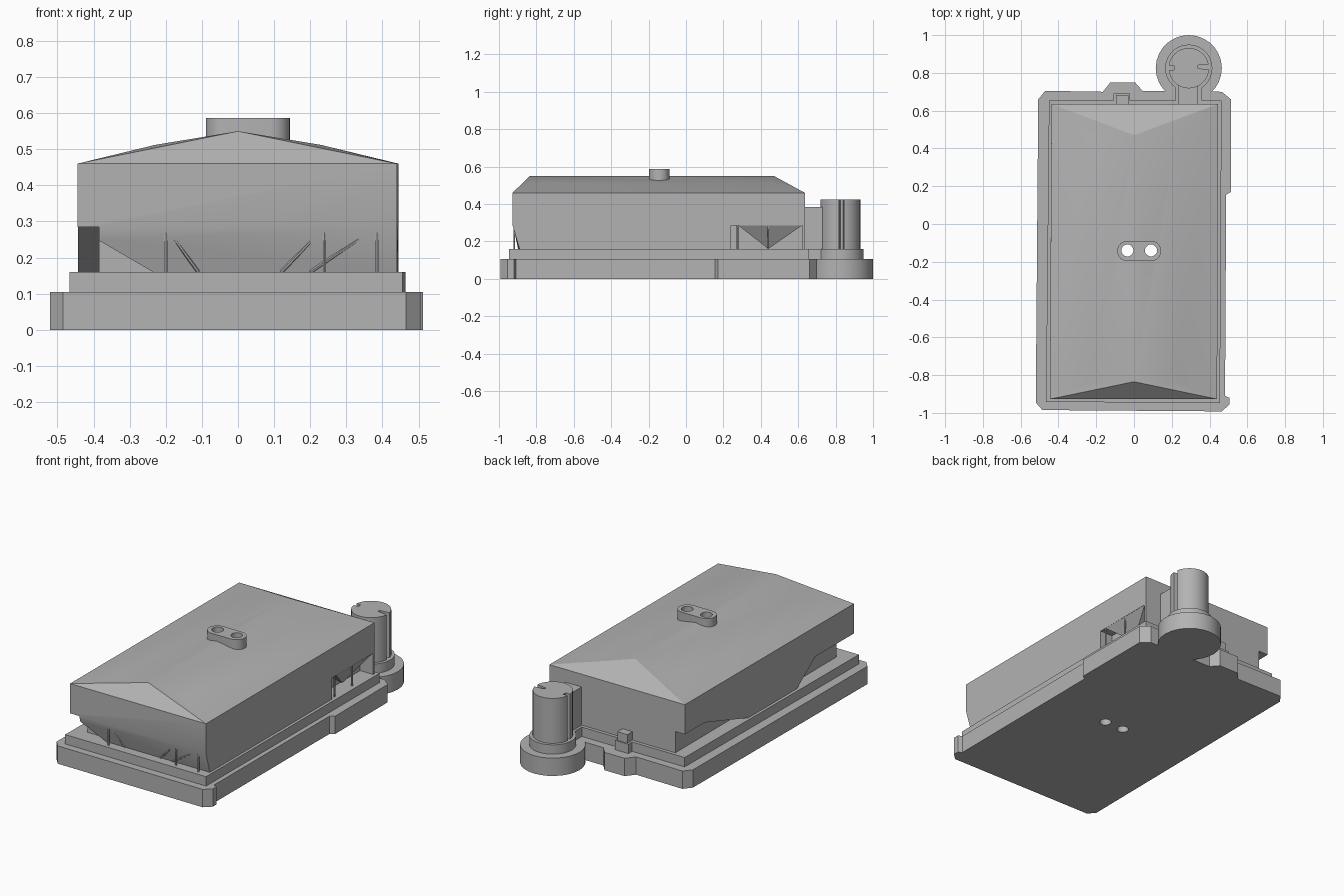
import bpy, bmesh, math
from mathutils import Vector

old = bpy.data.objects.get("Cube")
if old:
    bpy.data.objects.remove(old, do_unlink=True)

GREY = bpy.data.materials.new("plain grey")
GREY.use_nodes = True
colour = (0.45, 0.45, 0.45, 1)
GREY.diffuse_color = colour
GREY.node_tree.nodes["Principled BSDF"].inputs["Base Color"].default_value = colour


def finish(name, bm):
    bmesh.ops.recalc_face_normals(bm, faces=bm.faces)
    mesh = bpy.data.meshes.new(name)
    bm.to_mesh(mesh)
    bm.free()
    mesh.materials.append(GREY)
    obj = bpy.data.objects.new(name, mesh)
    bpy.context.collection.objects.link(obj)
    return obj


def prism(name, outline, low, high, axis="z"):
    """Extrude a 2D outline along z, y (outline is x,z) or x (outline is y,z)."""
    place = {"z": lambda a, b, c: (a, b, c),
             "y": lambda a, b, c: (a, c, b),
             "x": lambda a, b, c: (c, a, b)}[axis]
    bm = bmesh.new()
    face = bm.faces.new([bm.verts.new(place(a, b, low)) for a, b in outline])
    made = bmesh.ops.extrude_face_region(bm, geom=[face])["geom"]
    shift = Vector(place(0, 0, high - low))
    bmesh.ops.translate(bm, vec=shift, verts=[v for v in made if isinstance(v, bmesh.types.BMVert)])
    return finish(name, bm)


def box(name, x0, x1, y0, y1, z0, z1):
    return prism(name, [(x0, y0), (x1, y0), (x1, y1), (x0, y1)], z0, z1)


def hull(name, points):
    bm = bmesh.new()
    for p in points:
        bm.verts.new(p)
    bmesh.ops.convex_hull(bm, input=bm.verts)
    bmesh.ops.dissolve_limit(bm, angle_limit=0.01, verts=bm.verts, edges=bm.edges)
    return finish(name, bm)


def arc(cx, cy, r, start, end, n):
    steps = [math.radians(start + (end - start) * i / n) for i in range(n + 1)]
    return [(cx + r * math.cos(t), cy + r * math.sin(t)) for t in steps]


def disc(name, cx, cy, r, z0, z1, n=32):
    return prism(name, arc(cx, cy, r, 0, 360, n)[:-1], z0, z1)


def combine(obj, others, operation):
    for other in others:
        mod = obj.modifiers.new("cut", "BOOLEAN")
        mod.operation, mod.object, mod.solver = operation, other, "EXACT"
        bpy.context.view_layer.objects.active = obj
        bpy.ops.object.modifier_apply(modifier=mod.name)
        bpy.data.objects.remove(other, do_unlink=True)


def drill(obj):
    combine(obj, [disc("drill", x, -0.14, 0.032, -0.1, 0.7, 20) for x in (-0.035, 0.09)],
            "DIFFERENCE")


def rod(name, a, b, r=0.005):
    a, b = Vector(a), Vector(b)
    bm = bmesh.new()
    bmesh.ops.create_cone(bm, cap_ends=True, segments=6, radius1=r, radius2=r, depth=(b - a).length)
    turn = Vector((0, 0, 1)).rotation_difference(b - a).to_matrix()
    bmesh.ops.rotate(bm, matrix=turn, verts=bm.verts)
    bmesh.ops.translate(bm, vec=(a + b) / 2, verts=bm.verts)
    return finish(name, bm)


BASE, STEP, SILL, EAVE, RIDGE = 0.105, 0.16, 0.285, 0.46, 0.55
TX, TY = 0.29, 0.825

# Ground plate with its round apron under the tower
plate = prism("ground_plate", [
    (-.485, -.985), (-.52, -.945), (-.507, .66), (-.47, .705), (-.165, .70), (-.125, .75),
    (.005, .75), (.045, .705), (.465, .70), (.513, .66), (.513, .17), (.488, .155),
    (.482, -.91), (.505, -.92), (.505, -.955), (.465, -.992)], 0, BASE)
combine(plate, [disc("apron", TX, TY, 0.175, 0, BASE, 28)], "UNION")
drill(plate)

# Plinth that follows the walls, the small box and the tower
plinth = prism("plinth", [
    (-.466, -.942), (-.45, .655), (-.108, .655), (-.108, .69), (-.02, .69), (-.02, .655),
    (.22, .655), (.22, .73), (.36, .73), (.36, .655), (.464, .655), (.455, -.947)], BASE, STEP)
combine(plinth, [disc("tower_ring", TX, TY, 0.125, BASE, STEP)], "UNION")
drill(plinth)

# Hall with hipped roof and a front that leans in below the sill
points = []
for z, front in ((STEP, -0.89), (SILL, -0.927), (EAVE, -0.927)):
    points += [(-.445, front, z), (.44, front, z), (-.437, .635, z), (.445, .635, z)]
for y in (-0.835, 0.47):
    points += [(-.23, y, .512), (0, y, RIDGE), (.23, y, .512)]
hall = hull("hall", points)

# Undercuts at the lower corners
cutters = [
    prism("c", [(-.45, SILL), (-.235, STEP), (-.235, .1), (-.6, .1), (-.6, SILL)], -1.1, -.85, "y"),
    prism("c", [(-1.1, .1), (-.33, .1), (-.4, STEP), (-.57, SILL), (-1.1, SILL)], -.6, -.385, "x"),
    prism("c", [(.8, .1), (.05, .1), (.05, STEP), (.45, SILL), (.8, SILL)], -.6, -.375, "x"),
    box("c", .36, .6, .24, .622, .1, SILL),
]
combine(hall, cutters, "DIFFERENCE")
drill(hall)

# Sloping soffit over the side recess
hull("side_soffit", [(.443, .28, SILL), (.443, .62, SILL), (.355, .28, SILL),
                     (.355, .62, SILL), (.37, .44, STEP), (.355, .44, STEP)])

# Posts and braces of the side recess and the front
for y in (0.275, 0.44):
    rod("side_post", (.435, y, STEP), (.435, y, SILL))
for x, foot in ((-0.2, -0.11), (0.24, 0.12), (0.385, 0.2)):
    rod("front_post", (x, -.918, STEP), (x, -.918, SILL))
    rod("front_brace", (x, -.92, SILL), (foot, -.893, STEP))

# Twin-flue chimney
flues = prism("chimney", arc(.09, -.143, .054, -90, 90, 12) + arc(-.035, -.143, .054, 90, 270, 12),
              0.5, 0.587)
drill(flues)

# Small box on the back wall
box("back_box", -.095, -.03, .62, .682, STEP, 0.21)

# Round tower with two vertical slots and a link to the hall
tower = disc("tower", TX, TY, 0.107, STEP, 0.425)
combine(tower, [
    box("slot", .15, .213, .815, .838, STEP, 0.5),
    prism("slot", [(.335, .825), (.45, .81), (.45, .865), (.395, .845), (.335, .84)], STEP, 0.5),
], "DIFFERENCE")
box("tower_link", .235, .34, .62, .745, STEP, 0.385)

# Crisp edges with smooth round parts
for obj in bpy.context.collection.objects:
    if obj.type == "MESH":
        obj.select_set(True)
        bpy.context.view_layer.objects.active = obj
bpy.ops.object.shade_smooth_by_angle(angle=math.radians(20))
